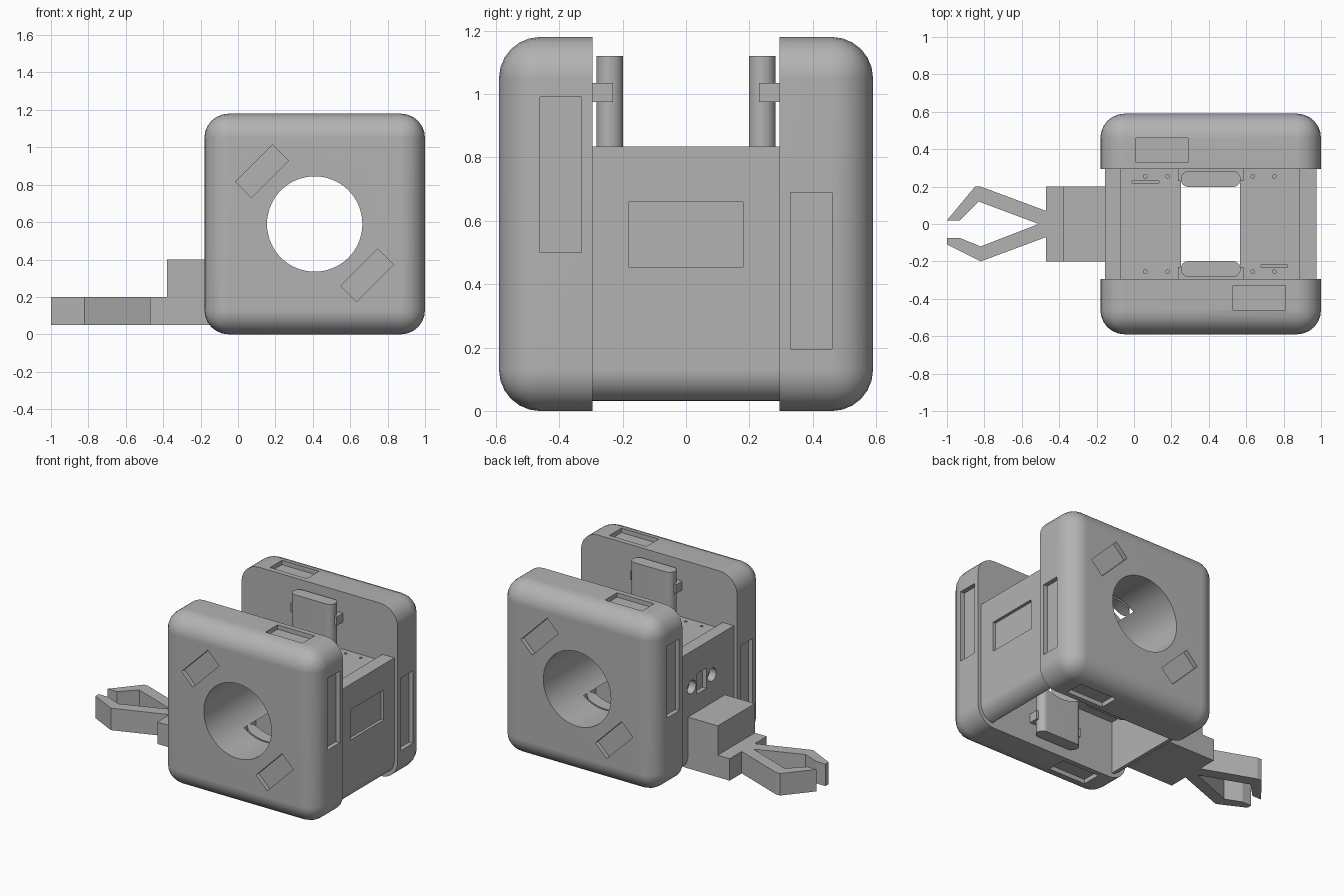
import bpy, bmesh, math
from mathutils import Matrix, Vector

cube = bpy.data.objects.get("Cube")
if cube:
    bpy.data.objects.remove(cube)

grey = bpy.data.materials.new("plain grey")
grey.use_nodes = True
grey.diffuse_color = (0.45, 0.45, 0.45, 1)
grey.node_tree.nodes["Principled BSDF"].inputs["Base Color"].default_value = grey.diffuse_color

CX, CZ = 0.41, 0.59          # axis of the bore
INNER, OUTER = 0.295, 0.59   # faces of the side shells


def make(name, bm):
    bmesh.ops.recalc_face_normals(bm, faces=bm.faces)
    mesh = bpy.data.meshes.new(name)
    bm.to_mesh(mesh)
    bm.free()
    mesh.materials.append(grey)
    ob = bpy.data.objects.new(name, mesh)
    bpy.context.collection.objects.link(ob)
    return ob


def box(name, lo, hi, radius=0, pick=None, segments=6):
    """Box between two corners; edges whose midpoint and direction pass pick are rounded."""
    lo, hi = Vector(lo), Vector(hi)
    bm = bmesh.new()
    bmesh.ops.create_cube(bm, size=1)
    for v in bm.verts:
        v.co = Vector([(l + h) / 2 + c * (h - l) for l, h, c in zip(lo, hi, v.co)])
    if radius:
        edges = [e for e in bm.edges
                 if pick((e.verts[0].co + e.verts[1].co) / 2, (e.verts[1].co - e.verts[0].co).normalized())]
        bmesh.ops.bevel(bm, geom=edges, offset=radius, segments=segments, profile=0.5, affect='EDGES')
    return make(name, bm)


def rod(name, centre, radius, length, axis, sides):
    bm = bmesh.new()
    bmesh.ops.create_cone(bm, cap_ends=True, segments=sides, radius1=radius, radius2=radius, depth=length)
    turn = {'X': Matrix.Rotation(math.pi / 2, 4, 'Y'), 'Y': Matrix.Rotation(math.pi / 2, 4, 'X'),
            'Z': Matrix()}[axis]
    bm.transform(Matrix.Translation(centre) @ turn)
    return make(name, bm)


def prism(name, outline, z0, z1):
    bm = bmesh.new()
    face = bm.faces.new([bm.verts.new((x, y, z0)) for x, y in outline])
    top = bmesh.ops.extrude_face_region(bm, geom=[face])["geom"]
    bmesh.ops.translate(bm, vec=(0, 0, z1 - z0), verts=[g for g in top if isinstance(g, bmesh.types.BMVert)])
    return make(name, bm)


def activate(ob):
    bpy.ops.object.select_all(action='DESELECT')
    ob.select_set(True)
    bpy.context.view_layer.objects.active = ob


def carve(ob, cutters):
    activate(ob)
    for cutter in cutters:
        cutter.hide_render = True
        mod = ob.modifiers.new("cut", 'BOOLEAN')
        mod.operation, mod.solver, mod.object = 'DIFFERENCE', 'EXACT', cutter
        bpy.ops.object.modifier_apply(modifier=mod.name)
        bpy.data.objects.remove(cutter)


def finish(ob):
    activate(ob)
    bpy.ops.object.shade_smooth_by_angle(angle=math.radians(30))
    mod = ob.modifiers.new("flat normals", 'WEIGHTED_NORMAL')
    mod.keep_sharp = True


def bore():
    return rod("bore_cutter", (CX, 0, CZ), 0.255, 2, 'Y', 64)


def diagonal_pocket(x, z):
    ob = box("pocket_cutter", (-0.14, -0.03, -0.06), (0.14, 0.03, 0.06))
    ob.matrix_world = Matrix.Translation((x, -OUTER, z)) @ Matrix.Rotation(-math.pi / 4, 4, 'Y')
    bpy.context.view_layer.update()
    return ob


# Side shells: the same rounded block, turned half a circle for the back
for name, turn in (("front_shell", 0), ("back_shell", math.pi)):
    shell = box(name, (-0.18, -OUTER, 0), (1, -INNER, 1.18), 0.13,
                lambda mid, d: abs(d.y) > 0.5 or mid.y < -0.5)
    p0, p1, d = -0.46, -0.33, 0.03
    carve(shell, [
        bore(),
        diagonal_pocket(0.128, 0.872), diagonal_pocket(0.69, 0.315),
        box("top_cut", (0.53, p0, 1.18 - d), (0.81, p1, 1.3)),
        box("bottom_cut", (0.01, p0, -0.1), (0.29, p1, d)),
        box("left_cut", (1 - d, p0, 0.5), (1.1, p1, 0.99)),
        box("right_cut", (-0.3, p0, 0.195), (-0.18 + d, p1, 0.69)),
    ])
    pivot = Matrix.Translation((CX, 0, 0))
    shell.data.transform(pivot @ Matrix.Rotation(turn, 4, 'Z') @ pivot.inverted())
    finish(shell)

# Centre body: end walls joined by decks, opened by the bore
body = box("centre_body", (-0.155, -INNER, 0.03), (0.975, INNER, 0.835), 0.1,
           lambda mid, d: abs(d.y) > 0.5 and mid.z < 0.1)
cuts = [
    box("deck_cut", (-0.07, -0.4, 0.79), (0.885, 0.4, 1)),
    box("underside_cut", (-0.07, -0.4, -0.1), (0.885, 0.4, 0.39)),
    bore(),
    box("window_cut", (0.955, -0.18, 0.455), (1.1, 0.18, 0.66)),
    box("socket_cut", (-0.3, 0, 0.52), (-0.125, 0.1, 0.66)),
    box("slot_cut", (-0.01, 0.22, 0.77), (0.135, 0.232, 0.9)),
    box("slot_cut", (0.68, -0.232, 0.77), (0.82, -0.22, 0.9)),
]
cuts += [rod("port_cut", (-0.155, y, 0.59), 0.045, 0.1, 'X', 24) for y in (-0.06, 0.16)]
cuts += [rod("pin_cut", (x, y, 0.79), 0.01, 0.03, 'Z', 12)
         for x in (0.06, 0.18, 0.635, 0.75) for y in (-0.255, 0.255)]
carve(body, cuts)
finish(body)

# Upright tabs above and below the bore, with a catch through each
for side, y0, y1, c0, c1 in (("front", -0.283, -0.198, -0.3, -0.23), ("back", 0.198, 0.283, 0.23, 0.3)):
    tab = box(side + "_tabs", (0.25, y0, 0.06), (0.57, y1, 1.12), 0.042, lambda mid, d: abs(d.z) > 0.5)
    carve(tab, [bore()])
    finish(tab)
    for level, z in (("upper", 1.005), ("lower", 0.175)):
        box(f"{side}_{level}_catch", (0.235, c0, z - 0.03), (0.585, c1, z + 0.03))

# Gripper: stepped mount and a pair of open jaws
box("gripper_mount", (-0.38, -0.2, 0.05), (-0.12, 0.2, 0.4))
box("gripper_step", (-0.47, -0.2, 0.05), (-0.38, 0.2, 0.2))
prism("gripper_jaws", [
    (-0.47, 0.07), (-0.82, 0.2), (-0.85, 0.2), (-1, 0.02), (-0.93, 0.02), (-0.83, 0.12),
    (-0.51, 0), (-0.82, -0.12), (-0.93, -0.075), (-1, -0.075), (-1, -0.11), (-0.82, -0.2), (-0.47, -0.07),
], 0.05, 0.2)
